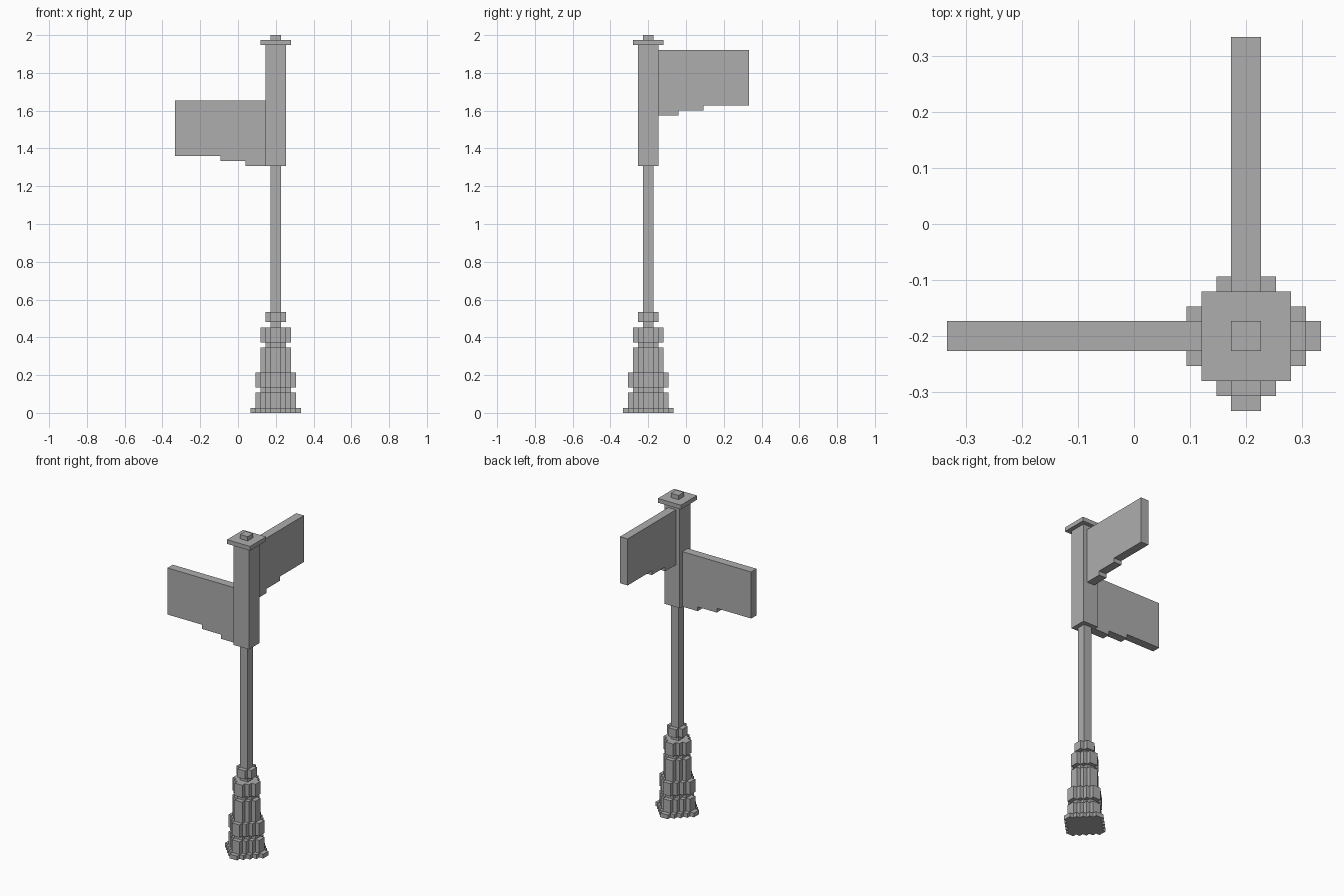
import bpy
import bmesh
from mathutils import Matrix, Vector

if "Cube" in bpy.data.objects:
    bpy.data.objects.remove(bpy.data.objects["Cube"], do_unlink=True)

U = 2 / 75                      # one block of the blocky style
CENTRE = Vector((0.2, -0.2, 0))  # axis of the post

metal = bpy.data.materials.new("grey metal")
metal.use_nodes = True
GREY = (0.42, 0.42, 0.42, 1)
metal.diffuse_color = GREY
metal.node_tree.nodes["Principled BSDF"].inputs["Base Color"].default_value = GREY


def prism(name, outline, low, high, turn=None):
    """Extrude a flat outline (in blocks) upward from low to high."""
    bm = bmesh.new()
    face = bm.faces.new([bm.verts.new((x, y, low)) for x, y in outline])
    top = bmesh.ops.extrude_face_region(bm, geom=[face])["geom"]
    verts = [v for v in top if isinstance(v, bmesh.types.BMVert)]
    bmesh.ops.translate(bm, verts=verts, vec=(0, 0, high - low))
    if turn:
        bmesh.ops.transform(bm, matrix=turn, verts=bm.verts)
    bmesh.ops.scale(bm, vec=(U, U, U), verts=bm.verts)
    bmesh.ops.translate(bm, vec=CENTRE, verts=bm.verts)
    bmesh.ops.recalc_face_normals(bm, faces=bm.faces)
    mesh = bpy.data.meshes.new(name)
    bm.to_mesh(mesh)
    bm.free()
    mesh.materials.append(metal)
    obj = bpy.data.objects.new(name, mesh)
    bpy.context.collection.objects.link(obj)
    return obj


def square(r):
    return [(-r, -r), (r, -r), (r, r), (-r, r)]


def stepped_round(n):
    """Round outline of radius n made of single-block stairs."""
    quarter = []
    for i in range(n):
        quarter.append((n - i, i + 1))
        if i < n - 1:
            quarter.append((n - i - 1, i + 1))
    outline = []
    for _ in range(4):
        outline += quarter
        quarter = [(-y, x) for x, y in quarter]
    return outline


# Stepped pedestal: radius, bottom, top
tiers = {
    "base_plate": (5, 0, 1),
    "base_drum": (4, 1, 4),
    "lower_groove": (3, 4, 5),
    "lower_ring": (4, 5, 8),
    "pedestal_shaft": (3, 8, 13),
    "upper_groove": (2, 13, 14),
    "upper_ring": (3, 14, 17),
    "pole_collar": (2, 18, 20),
}
for name, (radius, low, high) in tiers.items():
    prism(name, stepped_round(radius), low, high)

# Pole, sign holder and cap
prism("pole", square(1), 17, 49)
prism("sign_holder", square(2), 49, 73)
prism("cap", square(3), 73, 74)
prism("cap_knob", square(1), 74, 75)

# Sign blades: side profile with a stepped lower edge, two blocks thick
blade = [(2, 0), (6, 0), (6, 1), (11, 1), (11, 2), (20, 2), (20, 13), (2, 13)]
upright = Matrix.Rotation(1.5707963, 4, "X")
for name, angle, height in (("right_sign", 3.1415927, 49), ("back_sign", 1.5707963, 59)):
    turn = Matrix.Translation((0, 0, height)) @ Matrix.Rotation(angle, 4, "Z") @ upright
    prism(name, blade, -1, 1, turn)
